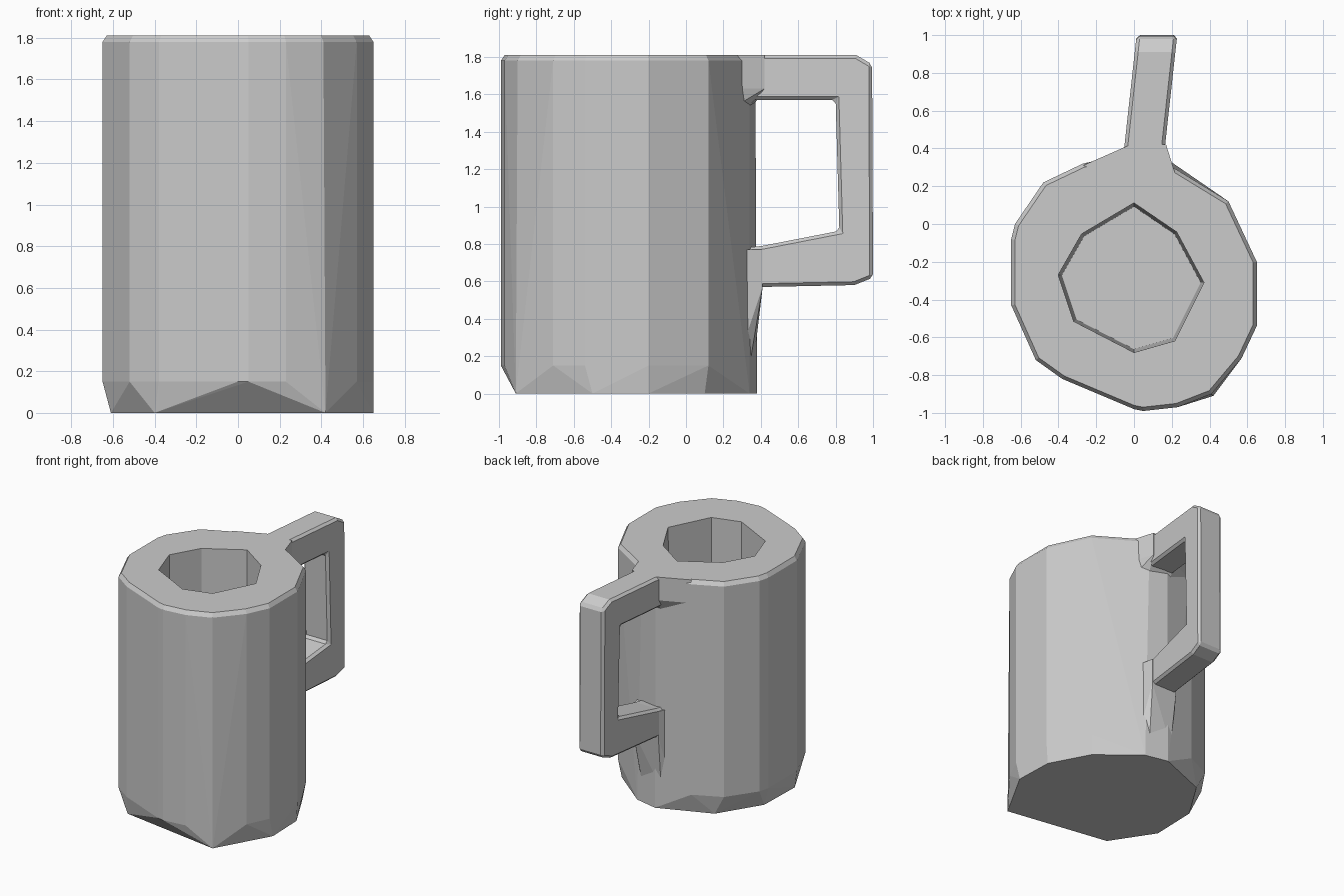
import bpy, bmesh, math

if "Cube" in bpy.data.objects:
    bpy.data.objects.remove(bpy.data.objects["Cube"])


def make_object(name, bm):
    bmesh.ops.recalc_face_normals(bm, faces=bm.faces)
    mesh = bpy.data.meshes.new(name)
    bm.to_mesh(mesh)
    bm.free()
    ob = bpy.data.objects.new(name, mesh)
    bpy.context.collection.objects.link(ob)
    return ob


def hull(name, points):
    bm = bmesh.new()
    for p in points:
        bm.verts.new(p)
    res = bmesh.ops.convex_hull(bm, input=bm.verts[:])
    loose = [v for v in bm.verts if not v.link_faces]
    bmesh.ops.delete(bm, geom=loose, context='VERTS')
    bmesh.ops.dissolve_limit(bm, angle_limit=math.radians(1),
                             verts=bm.verts[:], edges=bm.edges[:])
    return make_object(name, bm)


def ring(outline, z, s=1.0, cy=-0.31):
    return [(x * s, cy + (y - cy) * s, z) for x, y in outline]


# Mug body: faceted irregular outline, narrower foot, slight rim chamfer
outer = [(0.05, -0.99), (0.23, -0.97), (0.41, -0.90), (0.57, -0.71),
         (0.65, -0.54), (0.65, -0.20), (0.50, 0.12), (0.22, 0.27),
         (0.14, 0.34), (0.0, 0.37), (-0.27, 0.32), (-0.48, 0.22),
         (-0.63, 0.0), (-0.65, -0.08), (-0.65, -0.43), (-0.52, -0.72),
         (-0.38, -0.82), (0.0, -0.98)]
foot = [(0.42, -0.91), (0.65, -0.50), (0.64, -0.2), (0.48, 0.1),
        (0.18, 0.34), (0.0, 0.38), (-0.40, 0.22), (-0.60, -0.1),
        (-0.61, -0.46), (-0.40, -0.78)]
body = hull("mug_body", ring(foot, 0) + ring(outer, 0.15)
            + ring(outer, 1.78) + ring(outer, 1.81, 0.97))

# Faceted drinking cavity
inner = [(0.36, -0.31), (0.21, -0.61), (0.0, -0.67), (-0.31, -0.51),
         (-0.39, -0.27), (-0.27, -0.06), (0.0, 0.10), (0.22, -0.05)]
cutter = hull("cavity_cutter", ring(inner, 0.16, 0.98)
              + ring(inner, 1.76, 0.98) + ring(inner, 1.86, 1.03))
cutter.hide_render = True
cutter.hide_viewport = True
cut = body.modifiers.new("cavity", 'BOOLEAN')
cut.operation = 'DIFFERENCE'
cut.solver = 'EXACT'
cut.object = cutter

# Handle: C-shaped side profile extruded across x, leaning to +x
profile = [(0.25, 1.81), (0.91, 1.81), (0.995, 1.76), (1.0, 0.62),
           (0.90, 0.58), (0.41, 0.57), (0.25, 0.57), (0.25, 0.77),
           (0.41, 0.79), (0.82, 0.87), (0.80, 1.57), (0.25, 1.57)]
bm = bmesh.new()


def handle_side(offset):
    return [bm.verts.new((-0.05 + (y - 0.42) * 0.11 + offset, y, z))
            for y, z in profile]


left, right = handle_side(0.0), handle_side(0.215)
bm.faces.new(left)
bm.faces.new(right[::-1])
n = len(profile)
for i in range(n):
    j = (i + 1) % n
    bm.faces.new((left[j], left[i], right[i], right[j]))
handle = make_object("handle", bm)
bev = handle.modifiers.new("chamfer", 'BEVEL')
bev.width = 0.018
bev.segments = 1
bev.angle_limit = math.radians(50)

# Flared necks where the handle meets the body
neck = [(0.22, 0.26), (0.17, 0.42), (-0.02, 0.42), (-0.27, 0.31), (0.0, 0.22)]
small = [(0.2, 0.27), (0.14, 0.34), (-0.04, 0.36), (-0.1, 0.3)]
hull("upper_neck", ring(neck, 1.81) + ring(neck, 1.63) + ring(small, 1.54))
low = [(0.2, 0.26), (0.17, 0.41), (-0.05, 0.41), (-0.1, 0.3)]
hull("lower_neck", ring(low, 0.77) + ring(low, 0.57) + ring(small, 0.15))
